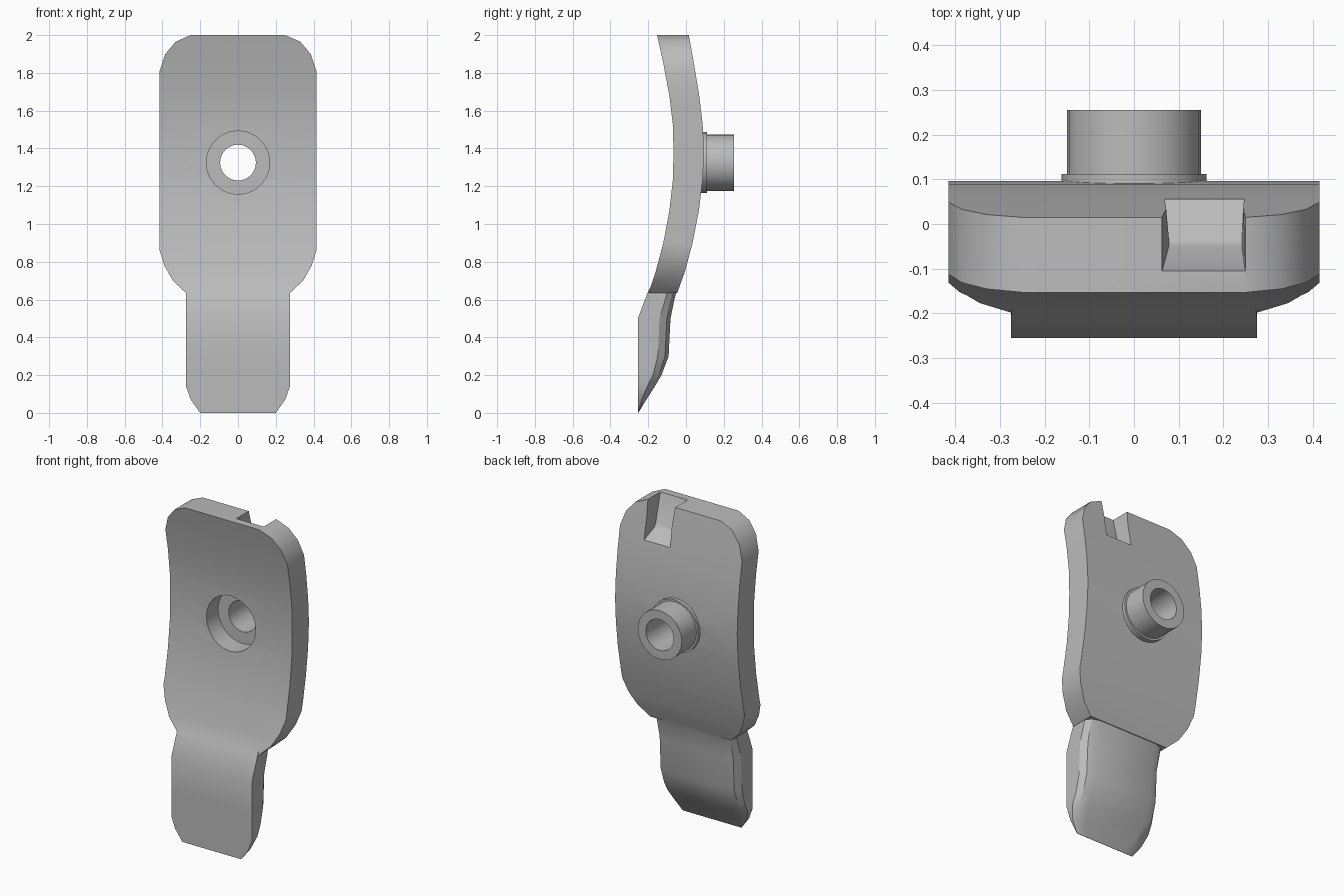
import bpy, bmesh, math
from mathutils import Matrix, Vector

cube = bpy.data.objects.get("Cube")
if cube:
    bpy.data.objects.remove(cube, do_unlink=True)

grey = bpy.data.materials.new("grey")
grey.use_nodes = True
colour = (0.5, 0.5, 0.5, 1)
grey.diffuse_color = colour
grey.node_tree.nodes["Principled BSDF"].inputs["Base Color"].default_value = colour


def make_object(name, bm):
    bmesh.ops.recalc_face_normals(bm, faces=bm.faces[:])
    mesh = bpy.data.meshes.new(name)
    bm.to_mesh(mesh)
    bm.free()
    mesh.materials.append(grey)
    obj = bpy.data.objects.new(name, mesh)
    bpy.context.collection.objects.link(obj)
    return obj


def loft(name, rings):
    """Skin a list of equal-length closed rings and cap both ends."""
    bm = bmesh.new()
    loops = [[bm.verts.new(p) for p in ring] for ring in rings]
    for a, b in zip(loops, loops[1:]):
        for i in range(len(a)):
            j = (i + 1) % len(a)
            bm.faces.new((a[i], a[j], b[j], b[i]))
    bm.faces.new(loops[0])
    bm.faces.new(loops[-1])
    return make_object(name, bm)


def cylinder(name, radius, y0, y1, z):
    bm = bmesh.new()
    spin = Matrix.Translation((0, (y0 + y1) / 2, z)) @ Matrix.Rotation(math.pi / 2, 4, 'X')
    bmesh.ops.create_cone(bm, cap_ends=True, segments=24, radius1=radius,
                          radius2=radius, depth=y1 - y0, matrix=spin)
    return make_object(name, bm)


def combine(target, tool, operation):
    tool.hide_render = True
    mod = target.modifiers.new(operation.lower(), 'BOOLEAN')
    mod.operation = operation
    mod.solver = 'EXACT'
    mod.object = tool
    bpy.context.view_layer.objects.active = target
    bpy.ops.object.modifier_apply(modifier=mod.name)
    bpy.data.objects.remove(tool, do_unlink=True)


# Curved plate: rounded front outline trimmed by the bowed side profile
half = [(0.25, 2.0), (0.33, 1.965), (0.385, 1.9), (0.415, 1.81),
        (0.415, 0.86), (0.39, 0.78), (0.345, 0.7), (0.275, 0.635)]
outline = half + [(-x, z) for x, z in reversed(half)]
plate = loft("plate", [[(x, y, z) for x, z in outline] for y in (-0.5, 0.5)])

front = [(-0.155, 2.01), (-0.12, 1.85), (-0.088, 1.68), (-0.07, 1.53), (-0.066, 1.38),
         (-0.07, 1.23), (-0.088, 1.07), (-0.12, 0.9), (-0.16, 0.75), (-0.203, 0.62)]
back = [(0.013, 2.01), (0.042, 1.85), (0.07, 1.68), (0.088, 1.53), (0.096, 1.38),
        (0.088, 1.23), (0.068, 1.07), (0.035, 0.9), (-0.005, 0.75), (-0.052, 0.62)]
profile = front + back[::-1]
bow = loft("bow", [[(x, y, z) for y, z in profile] for x in (-0.6, 0.6)])
combine(plate, bow, 'INTERSECT')

# Tongue: height, half width, front, side back edge, centre back
sections = [(0.0, 0.2, -0.255, -0.254, -0.253),
            (0.07, 0.25, -0.255, -0.235, -0.21),
            (0.14, 0.275, -0.255, -0.205, -0.165),
            (0.2, 0.275, -0.255, -0.175, -0.13),
            (0.3, 0.275, -0.255, -0.15, -0.092),
            (0.5, 0.275, -0.255, -0.14, -0.082),
            (0.6, 0.275, -0.217, -0.11, -0.062),
            (0.64, 0.274, -0.201, -0.1, -0.05),
            (0.7, 0.27, -0.17, -0.1, -0.04)]
rings = []
for z, w, yf, ys, yb in sections:
    inner = w - 0.075
    rings.append([(-w, yf, z), (w, yf, z), (w, ys, z), (w - 0.025, (ys + 2 * yb) / 3, z),
                  (inner, yb, z), (-inner, yb, z), (0.025 - w, (ys + 2 * yb) / 3, z), (-w, ys, z)])
combine(plate, loft("tongue", rings), 'UNION')

# Hollow boss on the back with a slightly wider foot
boss_z = 1.325
combine(plate, cylinder("boss_foot", 0.162, 0.06, 0.112, boss_z), 'UNION')
combine(plate, cylinder("boss", 0.15, 0.05, 0.255, boss_z), 'UNION')
combine(plate, cylinder("counterbore", 0.168, -0.4, 0.045, boss_z), 'DIFFERENCE')
combine(plate, cylinder("bore", 0.095, -0.4, 0.4, boss_z), 'DIFFERENCE')

# Tapered notch at the top back edge
side = [(-0.115, 2.03), (-0.05, 1.83), (-0.035, 1.81), (0.06, 1.765), (0.2, 1.765), (0.2, 2.03)]
taper = [0, 0.018, 0.018, 0.008, 0, 0]
notch = loft("notch", [[(edge + s * t, y, z) for (y, z), t in zip(side, taper)]
                       for edge, s in ((0.06, 1), (0.25, -0.5))])
combine(plate, notch, 'DIFFERENCE')

# Smooth shading with sharp edges kept
plate.name = "curved_plate_with_boss"
for other in bpy.context.selected_objects:
    other.select_set(False)
plate.select_set(True)
bpy.context.view_layer.objects.active = plate
bpy.ops.object.shade_smooth_by_angle(angle=math.radians(30))
